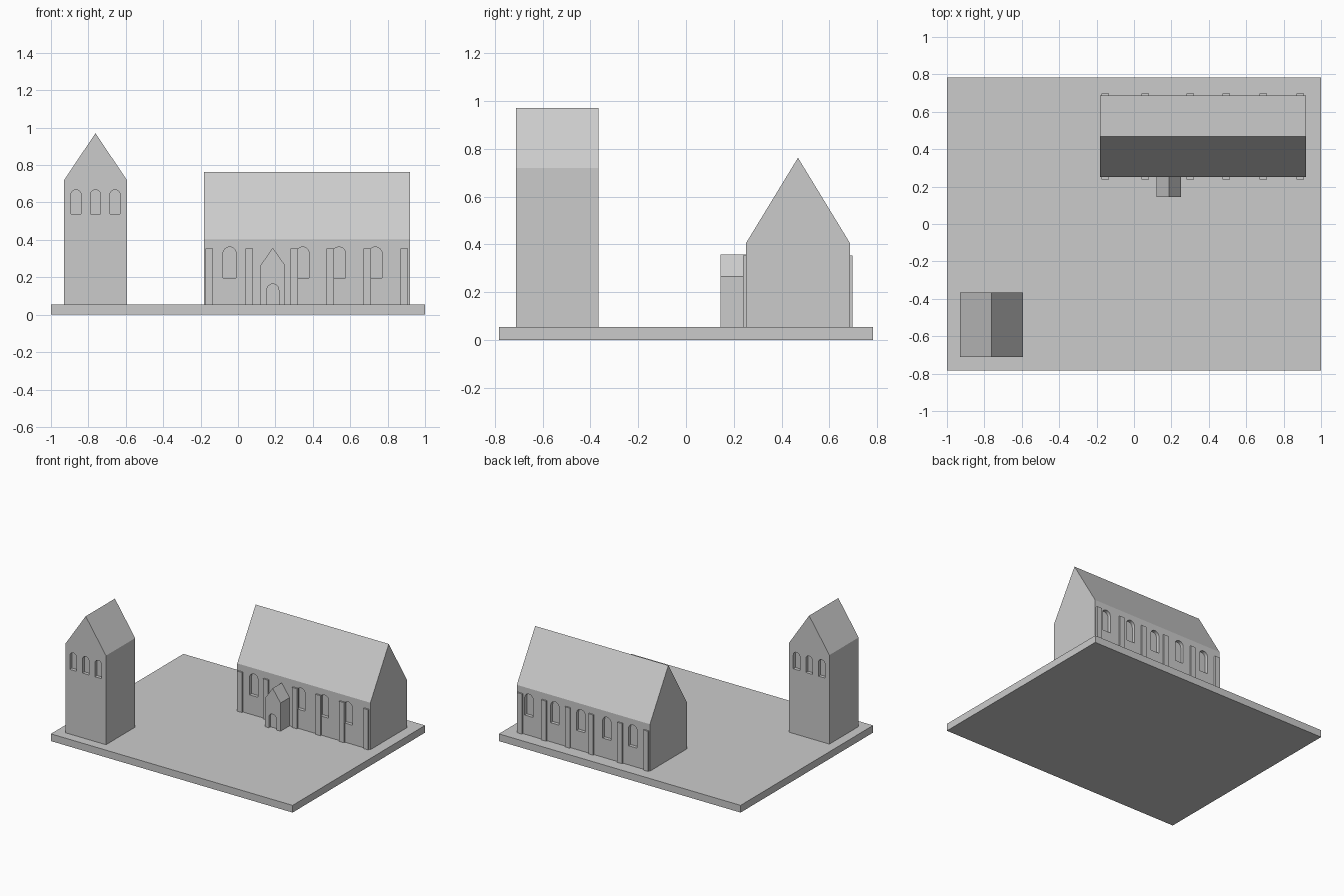
import bpy, math

cube = bpy.data.objects.get("Cube")
if cube:
    bpy.data.objects.remove(cube, do_unlink=True)

stone = bpy.data.materials.new("grey stone")
stone.use_nodes = True
GREY = (0.6, 0.6, 0.6, 1)
stone.diffuse_color = GREY
stone.node_tree.nodes["Principled BSDF"].inputs["Base Color"].default_value = GREY

GROUND = 0.054


def prism(name, outline, start, end, along="y"):
    """Extrude an outline of (across, z) points along the x or y axis."""
    n = len(outline)
    place = (lambda a, z, d: (a, d, z)) if along == "y" else (lambda a, z, d: (d, a, z))
    verts = [place(a, z, d) for d in (start, end) for a, z in outline]
    faces = [list(range(n)), list(range(2 * n - 1, n - 1, -1))]
    faces += [[(i + 1) % n, i, n + i, n + (i + 1) % n] for i in range(n)]
    if along == "x":
        faces = [f[::-1] for f in faces]
    mesh = bpy.data.meshes.new(name)
    mesh.from_pydata(verts, [], faces)
    mesh.materials.append(stone)
    obj = bpy.data.objects.new(name, mesh)
    bpy.context.collection.objects.link(obj)
    return obj


def box(name, x0, x1, y0, y1, z0, z1):
    return prism(name, [(x0, z0), (x1, z0), (x1, z1), (x0, z1)], y0, y1)


def gabled(left, right, eaves, ridge):
    return [(left, GROUND), (right, GROUND), (right, eaves),
            ((left + right) / 2, ridge), (left, eaves)]


def arch(centre, width, bottom, top, steps=12):
    r = width / 2
    curve = [(centre + r * math.cos(math.pi * i / steps),
              top - r + r * math.sin(math.pi * i / steps)) for i in range(steps + 1)]
    return [(centre - r, bottom), (centre + r, bottom)] + curve


def recess(wall, outline, face_y, depth):
    """Sink an arched niche into a wall, to equal depth on either side of its face."""
    cutter = prism("niche_cutter", outline, face_y - depth, face_y + depth)
    cutter.hide_render = True
    mod = wall.modifiers.new("niche", "BOOLEAN")
    mod.operation, mod.solver, mod.object = "DIFFERENCE", "EXACT", cutter
    bpy.context.view_layer.objects.active = wall
    bpy.ops.object.modifier_apply(modifier=mod.name)
    bpy.data.objects.remove(cutter, do_unlink=True)


# Ground slab
box("ground_slab", -1, 1, -0.783, 0.783, 0, GROUND)

# Bell tower with three arched openings front and back
T_FRONT, T_BACK = -0.712, -0.367
tower = prism("bell_tower", gabled(-0.93, -0.594, 0.72, 0.97), T_FRONT, T_BACK)
for face in (T_FRONT, T_BACK):
    for i in (-1, 0, 1):
        recess(tower, arch(-0.762 + 0.104 * i, 0.055, 0.538, 0.668), face, 0.025)

# Nave with a steep roof, windows along both long walls
N_FRONT, N_BACK = 0.251, 0.686
nave = prism("nave", gabled(N_FRONT, N_BACK, 0.405, 0.762), -0.182, 0.92, along="x")
for x in (-0.045, 0.345, 0.54, 0.735):
    recess(nave, arch(x, 0.07, 0.197, 0.362), N_FRONT, 0.025)
for i in range(5):
    recess(nave, arch(-0.04 + 0.215 * i, 0.07, 0.197, 0.362), N_BACK, 0.025)

# Buttresses on both long walls
for x in (-0.155, 0.061, 0.3, 0.494, 0.69, 0.89):
    box("front_buttress", x - 0.02, x + 0.02, N_FRONT - 0.012, N_FRONT + 0.01, GROUND, 0.354)
    box("back_buttress", x - 0.02, x + 0.02, N_BACK - 0.01, N_BACK + 0.011, GROUND, 0.354)

# Entrance porch with an arched doorway
porch = prism("porch", gabled(0.121, 0.251, 0.265, 0.358), 0.144, N_FRONT + 0.01)
recess(porch, arch(0.186, 0.064, GROUND - 0.01, 0.164), 0.144, 0.02)
